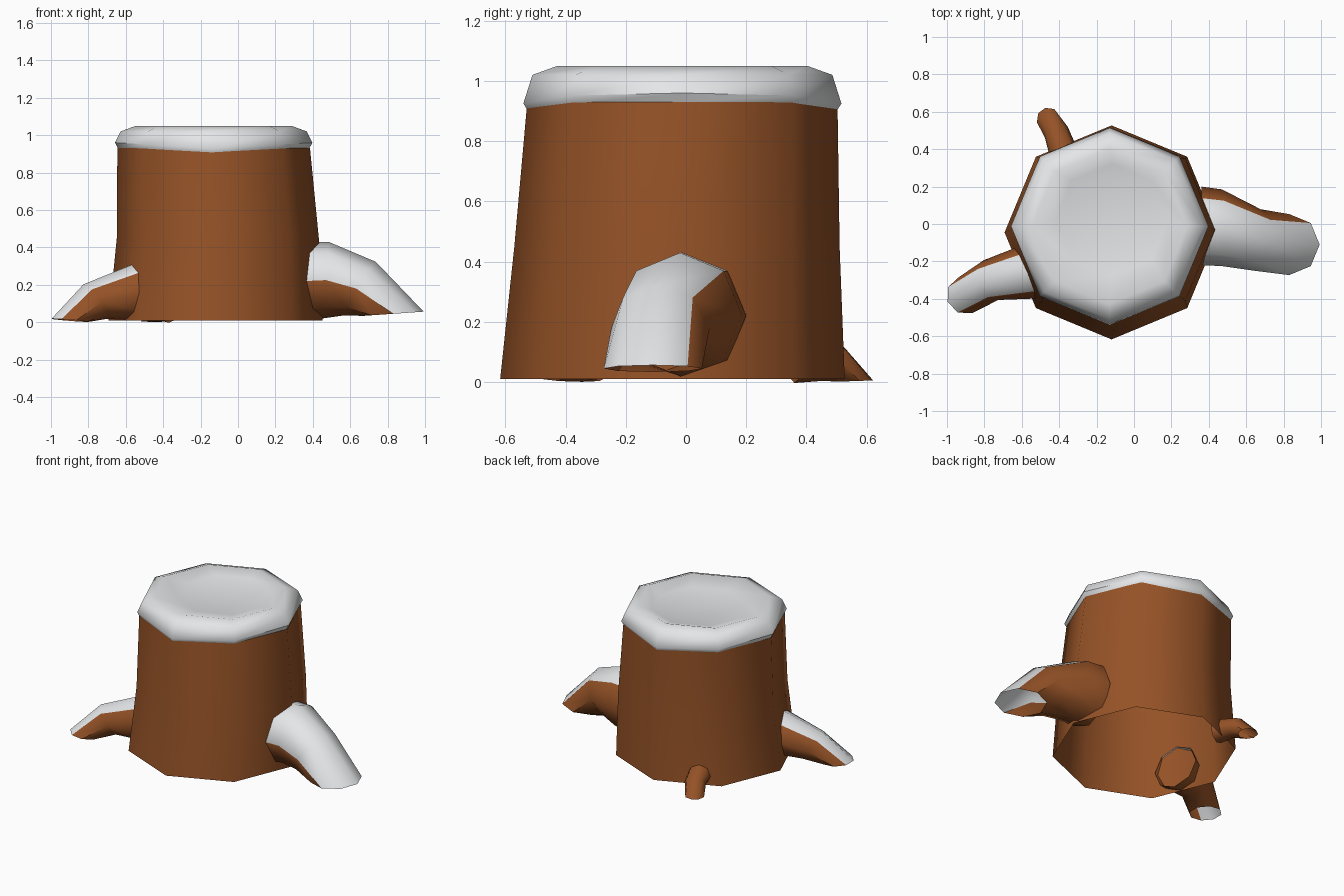
import bpy, bmesh, math
from mathutils import Vector

if "Cube" in bpy.data.objects:
    bpy.data.objects.remove(bpy.data.objects["Cube"])

SIDES = 8


def material(name, col):
    m = bpy.data.materials.new(name)
    m.diffuse_color = (*col, 1)
    m.use_nodes = True
    m.node_tree.nodes["Principled BSDF"].inputs["Base Color"].default_value = m.diffuse_color
    return m


bark = material("bark brown", (0.30, 0.085, 0.02))
snow = material("snow white", (0.80, 0.81, 0.82))


def loft(name, rings, mats, cap_end=False, snowy=()):
    """Skin a list of point rings; segments listed in snowy take the second material."""
    bm = bmesh.new()
    loops = [[bm.verts.new(p) for p in ring] for ring in rings]
    for a, b in zip(loops, loops[1:]):
        for i in range(SIDES):
            j = (i + 1) % SIDES
            f = bm.faces.new((a[i], a[j], b[j], b[i]))
            f.material_index = 1 if i in snowy else 0
    if cap_end:
        bm.faces.new(loops[-1])
    bmesh.ops.recalc_face_normals(bm, faces=bm.faces)
    # open tubes: make sure normals face away from the tube centre line
    f = bm.faces[:][0]
    mid = sum((v.co for v in loops[0] + loops[1]), Vector()) / (2 * SIDES)
    if f.normal.dot(f.calc_center_median() - mid) < 0:
        bmesh.ops.reverse_faces(bm, faces=bm.faces)
    me = bpy.data.meshes.new(name)
    bm.to_mesh(me)
    bm.free()
    ob = bpy.data.objects.new(name, me)
    bpy.context.collection.objects.link(ob)
    for m in mats:
        me.materials.append(m)
    bpy.context.view_layer.objects.active = ob
    ob.select_set(True)
    bpy.ops.object.shade_smooth_by_angle(angle=math.radians(50))
    ob.select_set(False)
    return ob


def flat_ring(x, y, z, r, dip=0.0):
    """Horizontal ring; dip lowers the front and back corners."""
    pts = []
    for i in range(SIDES):
        a = math.tau * i / SIDES
        pts.append((x + r * math.cos(a), y + r * math.sin(a),
                    z - dip * math.sin(a) ** 4))
    return pts


def root_ring(c, r, heading, tilt):
    """Ring across a root. tilt 0 = upright ring, 90 = lying flat with its top pointing outward."""
    h, t = math.radians(heading), math.radians(tilt)
    out = Vector((math.cos(h), math.sin(h), 0))
    side = Vector((-out.y, out.x, 0))
    up = out * math.sin(t) + Vector((0, 0, math.cos(t)))
    return [Vector(c) + r * (math.cos(a) * side + math.sin(a) * up)
            for a in (math.tau * i / SIDES for i in range(SIDES))]


# trunk, open underneath
loft("trunk", [flat_ring(-0.12, -0.045, 0.01, 0.572),
               flat_ring(-0.108, -0.03, 0.45, 0.54),
               flat_ring(-0.13, -0.012, 0.93, 0.515)], [bark])

# snow cap with a shallow dish on top
loft("snow_cap", [flat_ring(-0.13, -0.012, 0.93, 0.512, 0.03),
                  flat_ring(-0.13, -0.012, 0.96, 0.528, 0.035),
                  flat_ring(-0.13, -0.012, 1.02, 0.498),
                  flat_ring(-0.13, -0.012, 1.05, 0.415),
                  flat_ring(-0.12, 0.02, 1.02, 0.30)], [snow], cap_end=True)

# large right root, snow on its top and front side
loft("right_root", [root_ring((0.36, -0.01, 0.22), 0.21, 0, 0),
                    root_ring((0.47, -0.02, 0.225), 0.205, 0, 4),
                    root_ring((0.655, -0.085, 0.18), 0.165, -8, 30),
                    root_ring((0.83, -0.11, 0.045), 0.163, 0, 86)],
     [bark, snow], snowy=(1, 2, 3))

# left root, snow on the top only
loft("left_root", [root_ring((-0.55, -0.255, 0.16), 0.15, 198, 5),
                   root_ring((-0.765, -0.30, 0.11), 0.113, 200, 35),
                   root_ring((-0.90, -0.38, 0.01), 0.103, 200, 85)],
     [bark, snow], snowy=(1, 2))

# small bare back root
loft("back_root", [root_ring((-0.37, 0.36, 0.075), 0.078, 112, 0),
                   root_ring((-0.415, 0.49, 0.06), 0.068, 115, 35),
                   root_ring((-0.458, 0.56, 0.004), 0.063, 105, 88)], [bark])
